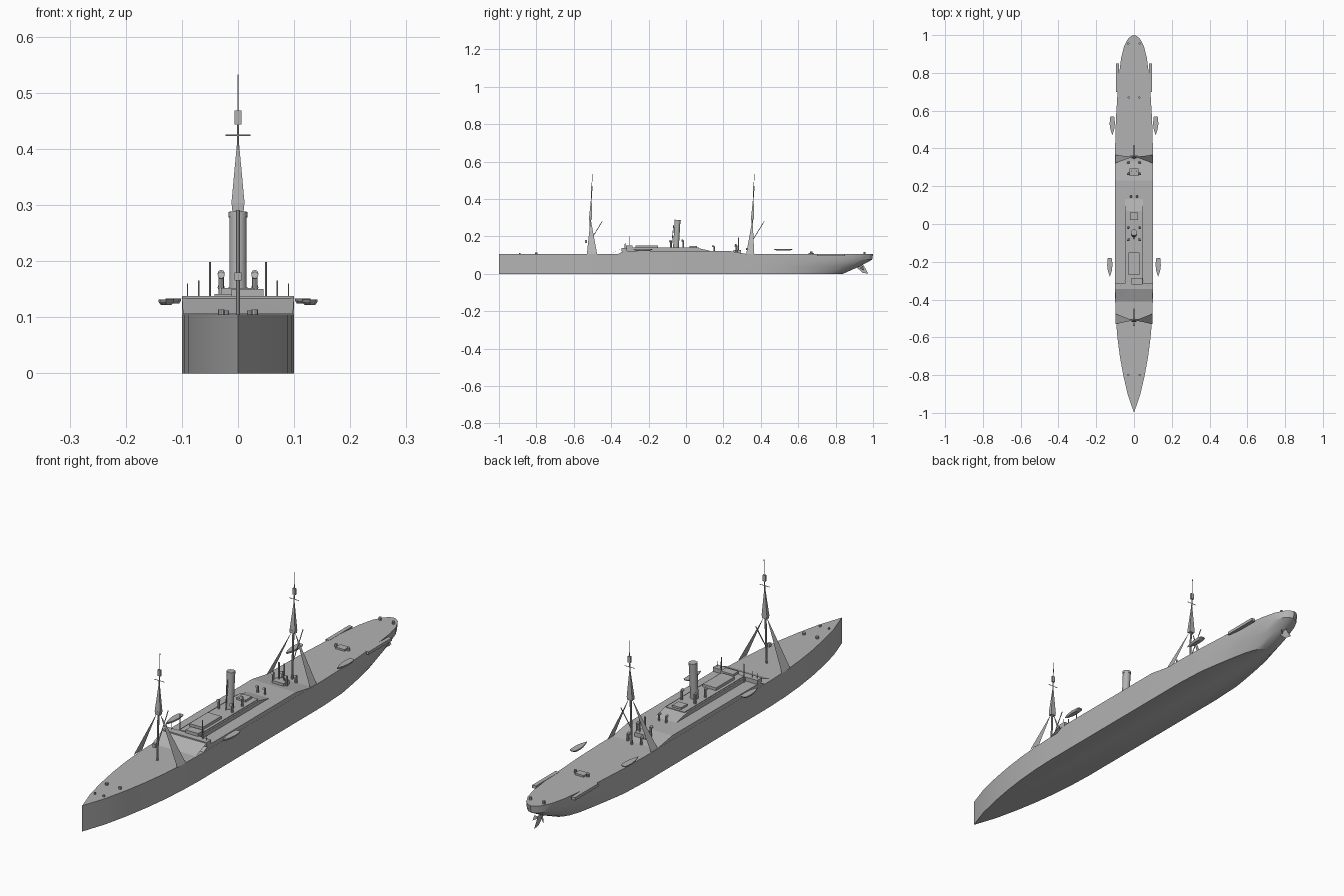
import bpy, bmesh, math
from mathutils import Vector

cube = bpy.data.objects.get("Cube")
if cube:
    bpy.data.objects.remove(cube)

grey = bpy.data.materials.new("ship_grey")
grey.use_nodes = True
GREY = (0.45, 0.45, 0.45, 1)
grey.diffuse_color = GREY
grey.node_tree.nodes["Principled BSDF"].inputs["Base Color"].default_value = GREY


def finish(name, bm, smooth=False):
    bmesh.ops.recalc_face_normals(bm, faces=bm.faces)
    me = bpy.data.meshes.new(name)
    bm.to_mesh(me)
    bm.free()
    me.materials.append(grey)
    ob = bpy.data.objects.new(name, me)
    bpy.context.collection.objects.link(ob)
    if smooth:
        bpy.ops.object.select_all(action='DESELECT')
        ob.select_set(True)
        bpy.context.view_layer.objects.active = ob
        bpy.ops.object.shade_smooth_by_angle(angle=math.radians(35))
    return ob


def loft(name, rings, smooth=False):
    """Skin closed rings of equal length and cap both ends."""
    bm = bmesh.new()
    vs = [[bm.verts.new(p) for p in r] for r in rings]
    n = len(vs[0])
    for a, b in zip(vs, vs[1:]):
        for i in range(n):
            j = (i + 1) % n
            bm.faces.new((a[i], a[j], b[j], b[i]))
    bm.faces.new(vs[0])
    bm.faces.new(vs[-1])
    return finish(name, bm, smooth)


def box(name, x0, x1, y0, y1, z0, z1):
    return loft(name, [[(x0, y0, z), (x1, y0, z), (x1, y1, z), (x0, y1, z)] for z in (z0, z1)])


def side_prism(name, half, profile):
    """Side profile in y, z stretched across the ship."""
    return loft(name, [[(x, y, z) for y, z in profile] for x in (-half, half)])


def rod(name, a, b, r0, r1=None, sides=8):
    a, b = Vector(a), Vector(b)
    q = (b - a).to_track_quat('Z', 'Y')
    rings = []
    for c, r in ((a, r0), (b, r0 if r1 is None else r1)):
        rings.append([c + q @ Vector((r * math.cos(t), r * math.sin(t), 0))
                      for t in (2 * math.pi * i / sides for i in range(sides))])
    return loft(name, rings, sides > 6)


def sheet(name, *faces):
    bm = bmesh.new()
    for f in faces:
        bm.faces.new([bm.verts.new(p) for p in f])
    return finish(name, bm)


# Hull: plan outline lofted from keel to deck, with an overhanging rounded stern
DECK = 0.105
HALF = [(-.9, .034), (-.8, .057), (-.7, .075), (-.6, .088), (-.5, .096), (-.4, .1),
        (0, .1), (.4, .1), (.55, .096), (.7, .087), (.8, .078), (.88, .068),
        (.94, .053), (.98, .032), (.995, .015)]
outline = [(0, -1)] + HALF + [(0, 1)]


def hull_ring(z, squeeze, narrow):
    pts = []
    for x, y in [(0, -1)] + [(w, y) for y, w in HALF] + [(0, 1)] + [(-w, y) for y, w in reversed(HALF)]:
        k = max(0, (y - .5) / .5)
        pts.append((x * (1 - narrow * k), y - squeeze * k, z))
    return pts


loft("hull", [hull_ring(0, .16, .3), hull_ring(.04, .07, .1),
              hull_ring(.075, .005, 0), hull_ring(DECK, 0, 0)], True)
sheet("rudder", [(0, .90, .045), (0, .95, .045), (0, .975, .0), (0, .945, .005)])
for s in (-1, 1):
    sheet("propeller_blade", [(0, .93, .03), (s * .02, .945, .04), (s * .024, .95, .02)])
    box("stern_gallery", s * .08, s * .096, .70, .85, .094, .106)

# Raised midship deck and sloping front canopy
side_prism("midship_deck", .0995, [(-.37, DECK - .01), (-.36, .107), (-.33, .122), (.23, .122),
                                   (.33, DECK), (.33, DECK - .01)])
sheet("front_canopy",
      [(-.098, -.41, .106), (.098, -.41, .106), (0, -.335, .137)],
      [(.098, -.41, .106), (.1, -.335, .138), (0, -.335, .137)],
      [(-.098, -.41, .106), (0, -.335, .137), (-.1, -.335, .138)])
box("bridge_deck", -.1, .1, -.345, -.315, .12, .138)

# Deckhouse and roof fittings
side_prism("deckhouse", .048, [(-.33, .12), (-.32, .138), (.06, .138), (.14, .12)])
box("deckhouse_roof", -.042, .042, -.315, .07, .138, .141)
box("long_skylight", -.03, .03, -.27, -.15, .14, .152)
box("short_skylight", -.02, .02, .02, .06, .14, .149)
box("chart_house", -.012, .045, -.32, -.285, .138, .15)
box("aft_hatch", -.025, .025, .255, .295, .105, .128)
box("stern_hatch", -.02, .02, .655, .685, .105, .112)

# Funnel with an open-looking rim
rod("funnel", (0, -.055, .12), (0, -.045, .288), .0155, sides=20)
rod("funnel_rim", (0, -.0455, .278), (0, -.045, .287), .017, sides=20)
rod("steam_pipe", (0, -.078, .14), (0, -.066, .26), .002)

# Ventilators, posts and bitts, in mirrored pairs: x, y, base, top, radius
PAIRS = [("funnel_vent", .03, -.015, .14, .175, .005), ("funnel_vent", .03, -.08, .14, .172, .005),
         ("deck_vent", .016, .15, .12, .145, .004), ("aft_vent", .03, .27, .115, .15, .005),
         ("aft_post", .012, .28, .115, .195, .003), ("aft_vent", .03, .33, .105, .13, .005),
         ("bridge_post", .05, -.3, .12, .198, .0015), ("bridge_post", .07, -.325, .12, .165, .0015),
         ("bridge_post", .09, -.33, .12, .16, .001),
         ("bow_bitt", .03, -.8, .105, .114, .006), ("bow_post", .02, -.89, .105, .112, .004),
         ("stern_bitt", .028, .67, .105, .118, .006), ("stern_bitt", .03, .955, .105, .116, .006)]
for name, x, y, z0, z1, r in PAIRS:
    for s in (-1, 1):
        rod(name, (s * x, y, z0), (s * x, y, z1), r)
        if "vent" in name:
            rod(name + "_cowl", (s * x, y + .002, z1), (s * x, y - .009, z1 + .003), r, r * 1.3)


# Lifeboats: square stern, pointed bow
def lifeboat(x, y, z):
    plan = [(0, -.05), (.010, -.02), (.014, .01), (.012, .045), (.007, .05)]
    ring = plan + [(-a, b) for a, b in reversed(plan[1:])]
    loft("lifeboat", [[(x + a * k, y + b * k, z + h) for a, b in ring]
                      for h, k in ((-.005, .7), (0, .95), (.004, 1))])


for s in (-1, 1):
    lifeboat(s * .128, -.23, .127)
    lifeboat(s * .115, .52, .129)


# Masts with shrouds, topmast stays, yard and boom
def mast(y, lean, fore, aft):
    def at(z):
        return y + lean * (z - DECK)
    rod("lower_mast", (0, at(DECK), DECK), (0, at(.31), .31), .004)
    rod("top_mast", (0, at(.29), .29), (0, at(.45), .45), .0025, .002)
    rod("mast_pole", (0, at(.44), .44), (0, at(.532), .532), .0012)
    box("mast_top", -.011, .011, at(.29) - .008, at(.29) + .008, .29, .303)
    box("mast_lamp", -.006, .006, at(.45) - .004, at(.45) + .004, .443, .468)
    rod("yard", (-.022, at(.424), .424), (.022, at(.424), .424), .0012)
    rod("boom", (0, at(.17), .17), (0, y + .07, .28), .0018)
    tip = (0, at(.43), .43)
    for s in (-1, 1):
        top = (s * .006, at(.3), .295)
        sheet("shroud", [(s * .098, fore, DECK), (s * .098, aft, DECK), top])
        sheet("topmast_stay", [(s * .012, at(.3) - .008, .3), (s * .012, at(.3) + .008, .3), tip])
    for d in (-.008, .008):
        sheet("topmast_stay", [(-.012, at(.3) + d, .3), (.012, at(.3) + d, .3), tip])


mast(-.518, .04, -.53, -.475)
mast(.348, .04, .322, .365)
box("mast_light", -.006, .006, -.54, -.528, .165, .18)
